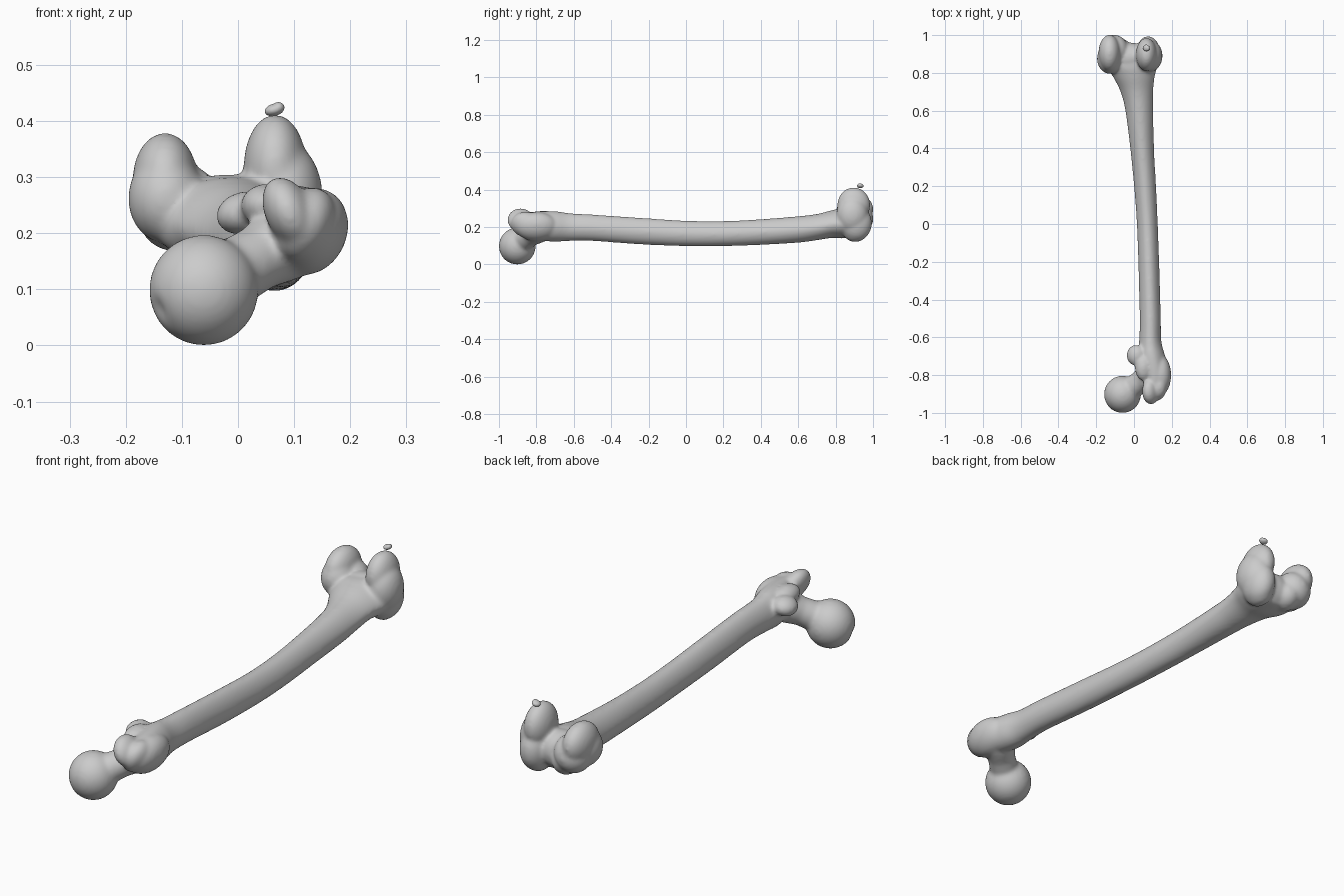
import bpy, bmesh, math
from mathutils import Vector, Matrix

if "Cube" in bpy.data.objects:
    bpy.data.objects.remove(bpy.data.objects["Cube"])

bm = bmesh.new()


def blob(center, radii, tilt=(0, 0, 0), target=None):
    """Ellipsoid, tilted by degrees around x, y, z."""
    m = Matrix.Translation(center)
    for ang, ax in zip(tilt, "XYZ"):
        m = m @ Matrix.Rotation(math.radians(ang), 4, ax)
    m = m @ Matrix.Diagonal((*radii, 1))
    return bmesh.ops.create_uvsphere(target or bm, u_segments=40, v_segments=24,
                                     radius=1, matrix=m)["verts"]


def catmull(p0, p1, p2, p3, t):
    return [0.5 * (2 * b + (c - a) * t + (2 * a - 5 * b + 4 * c - d) * t * t
                   + (3 * b - a - 3 * c + d) * t ** 3)
            for a, b, c, d in zip(p0, p1, p2, p3)]


def skin(rings):
    for a, b in zip(rings, rings[1:]):
        for i in range(len(a)):
            j = (i + 1) % len(a)
            bm.faces.new((a[i], a[j], b[j], b[i]))
    bm.faces.new(rings[0])
    bm.faces.new(rings[-1][::-1])


def bone_tube(stations, n=40, steps=6):
    """Loft through (y, xmin, xmax, zmin, zmax) with a ridge along the top."""
    pts = [stations[0]] + stations + [stations[-1]]
    path = [catmull(*pts[k:k + 4], s / steps)
            for k in range(len(stations) - 1) for s in range(steps)]
    path.append(stations[-1])
    rings = []
    for y, x0, x1, z0, z1 in path:
        ring = []
        for i in range(n):
            a = 2 * math.pi * i / n
            s = math.sin(a)
            pinch = 1 - 0.16 * max(s, 0)
            ring.append(bm.verts.new(((x0 + x1) / 2 + (x1 - x0) / 2 * math.cos(a) * pinch,
                                      y, (z0 + z1) / 2 + (z1 - z0) / 2 * s)))
        rings.append(ring)
    skin(rings)


def rod(stations, n=32):
    """Round rod through (centre, radius) stations."""
    axis = (Vector(stations[-1][0]) - Vector(stations[0][0])).normalized()
    u = axis.cross(Vector((0, 0, 1))).normalized()
    v = axis.cross(u)
    skin([[bm.verts.new(Vector(c) + r * (math.cos(2 * math.pi * i / n) * u
                                         + math.sin(2 * math.pi * i / n) * v))
           for i in range(n)] for c, r in stations])


# Shaft, flaring at both ends
bone_tube([
    (-0.84, 0.055, 0.165, 0.14, 0.28),
    (-0.78, 0.035, 0.180, 0.128, 0.285),
    (-0.70, 0.020, 0.165, 0.122, 0.285),
    (-0.62, 0.027, 0.145, 0.126, 0.274),
    (-0.50, 0.030, 0.142, 0.126, 0.267),
    (-0.25, 0.024, 0.135, 0.108, 0.250),
    (0.00, 0.015, 0.126, 0.098, 0.234),
    (0.20, 0.000, 0.117, 0.098, 0.232),
    (0.40, -0.020, 0.106, 0.105, 0.242),
    (0.60, -0.046, 0.102, 0.117, 0.258),
    (0.70, -0.072, 0.102, 0.130, 0.270),
    (0.78, -0.112, 0.110, 0.142, 0.290),
    (0.84, -0.150, 0.125, 0.140, 0.300),
    (0.92, -0.150, 0.125, 0.150, 0.290)])

# Ball head with a small pit
head_c = Vector((-0.061, -0.902, 0.0985))
pit = Vector((-0.85, -0.40, -0.35)).normalized()
for v in blob(head_c, (0.0975, 0.0985, 0.0985)):
    d = v.co - head_c
    v.co -= d * 0.13 * math.exp(-(d.angle(pit) / 0.17) ** 2)

# Neck
rod([((-0.04, -0.89, 0.115), 0.070), ((0.0, -0.86, 0.135), 0.060),
     ((0.035, -0.832, 0.155), 0.058), ((0.07, -0.80, 0.175), 0.066),
     ((0.11, -0.77, 0.20), 0.072)])

# Greater and lesser trochanters
blob((0.128, -0.80, 0.203), (0.066, 0.115, 0.080), (0, 25, 0))
blob((0.090, -0.885, 0.238), (0.042, 0.070, 0.066), (0, -25, 0))
blob((0.120, -0.86, 0.215), (0.050, 0.075, 0.070), (0, 25, 0))
blob((0.010, -0.695, 0.236), (0.050, 0.055, 0.038), (0, -15, 0))
blob((0.050, -0.76, 0.250), (0.045, 0.070, 0.038))

# Inner condyle
blob((-0.130, 0.905, 0.295), (0.058, 0.097, 0.084))
blob((-0.128, 0.875, 0.262), (0.068, 0.080, 0.080))
blob((-0.105, 0.920, 0.245), (0.072, 0.082, 0.080), (0, 35, 0))
# Outer condyle
blob((0.066, 0.897, 0.318), (0.056, 0.088, 0.094))
blob((0.082, 0.890, 0.265), (0.069, 0.085, 0.100))
blob((0.075, 0.910, 0.220), (0.062, 0.084, 0.095))
# Kneecap groove between two front lips
blob((0.068, 0.905, 0.190), (0.055, 0.072, 0.070))
blob((-0.070, 0.910, 0.210), (0.060, 0.072, 0.065))
blob((-0.020, 0.880, 0.225), (0.110, 0.080, 0.080))

bmesh.ops.recalc_face_normals(bm, faces=bm.faces)


def finish(name, mesh_bm):
    me = bpy.data.meshes.new(name)
    mesh_bm.to_mesh(me)
    mesh_bm.free()
    me.polygons.foreach_set("use_smooth", [True] * len(me.polygons))
    ob = bpy.data.objects.new(name, me)
    bpy.context.collection.objects.link(ob)
    return ob


# Fuse the parts into one smooth bone
bone = finish("thigh_bone", bm)
fuse = bone.modifiers.new("fuse", "REMESH")
fuse.mode = "VOXEL"
fuse.voxel_size = 0.007
fuse.use_smooth_shade = True
soften = bone.modifiers.new("soften", "SMOOTH")
soften.factor = 0.5
soften.iterations = 14

# Small loose bone over the outer condyle
sb = bmesh.new()
blob((0.065, 0.932, 0.420), (0.018, 0.018, 0.011), (0, -15, 0), sb)
blob((0.072, 0.930, 0.424), (0.011, 0.014, 0.010), (0, 0, 0), sb)
pebble = finish("small_loose_bone", sb)
m = pebble.modifiers.new("fuse", "REMESH")
m.mode = "VOXEL"
m.voxel_size = 0.002
m.use_smooth_shade = True
s = pebble.modifiers.new("soften", "SMOOTH")
s.iterations = 6
